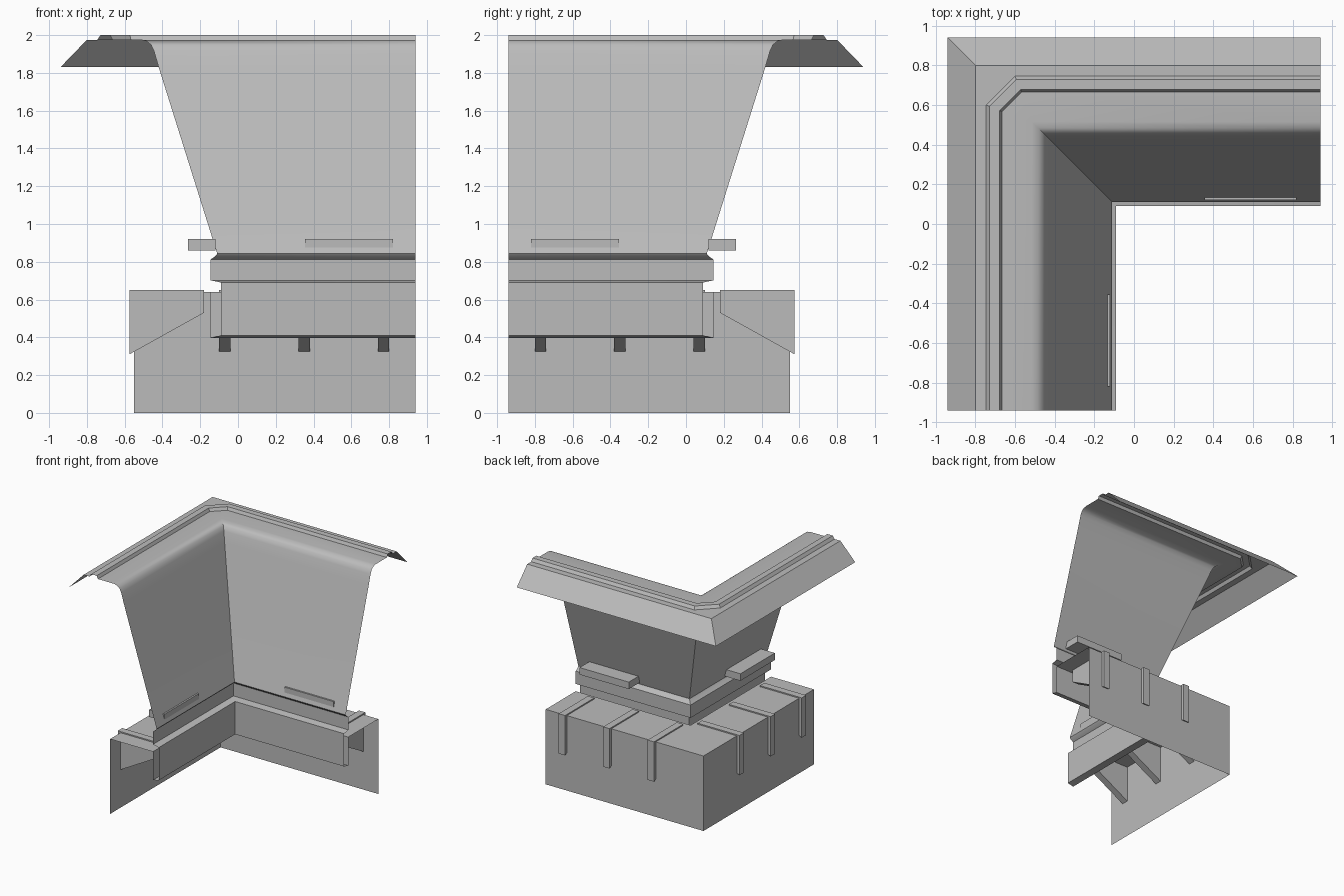
import bpy, bmesh

if "Cube" in bpy.data.objects:
    bpy.data.objects.remove(bpy.data.objects["Cube"])

END = 0.94  # free end of both arms

grey = bpy.data.materials.new("plain grey")
grey.use_nodes = True
grey.diffuse_color = (0.5, 0.5, 0.5, 1)
grey.node_tree.nodes["Principled BSDF"].inputs["Base Color"].default_value = (0.5, 0.5, 0.5, 1)


def finish(name, bm, solid=False):
    """Turn a bmesh into a named, shaded object."""
    bmesh.ops.remove_doubles(bm, verts=bm.verts, dist=0.0005)
    if solid:
        bmesh.ops.recalc_face_normals(bm, faces=bm.faces)
    mesh = bpy.data.meshes.new(name)
    bm.to_mesh(mesh)
    bm.free()
    mesh.materials.append(grey)
    obj = bpy.data.objects.new(name, mesh)
    bpy.context.collection.objects.link(obj)
    bpy.ops.object.select_all(action='DESELECT')
    obj.select_set(True)
    bpy.context.view_layer.objects.active = obj
    bpy.ops.object.shade_smooth_by_angle(angle=0.6)
    return obj


def corner_sheet(name, profile):
    """Sweep (distance, height, corner cut) points round the L-shaped corner."""
    bm = bmesh.new()
    rows = []
    for d, z, cut in profile:
        path = [(-d, -END), (-d, d - cut), (cut - d, d), (END, d)]
        rows.append([bm.verts.new((x, y, z)) for x, y in path])
    for a, b in zip(rows, rows[1:]):
        for i in range(3):
            loop = []
            for v in (a[i], b[i], b[i + 1], a[i + 1]):
                if all((v.co - w.co).length > 0.0005 for w in loop):
                    loop.append(v)
            if len(loop) > 2:
                bm.faces.new(loop)
    return finish(name, bm)


def arm_prism(name, section, start, stop, along_x):
    """Extrude a (distance, height) section along one arm."""
    bm = bmesh.new()

    def ring(t):
        return [bm.verts.new((t, d, z) if along_x else (-d, -t, z)) for d, z in section]

    a, b = ring(start), ring(stop)
    bm.faces.new(a)
    bm.faces.new(b)
    n = len(section)
    for i in range(n):
        j = (i + 1) % n
        bm.faces.new((a[i], a[j], b[j], b[i]))
    return finish(name, bm, solid=True)


def flat(points):
    return [(d, z, 0) for d, z in points]


def ridge(points):
    # the raised rib has its corner cut off at 45 degrees
    return [(d, z, 0.145 - (0.745 - d) * 0.586) for d, z in points]


# Eave, raised rib, flared wall, recessed band and lower fascia
corner_sheet("flared_wall_and_eave",
             flat([(0.94, 1.83), (0.80, 1.975)])
             + ridge([(0.745, 1.975), (0.728, 2.0), (0.677, 2.0), (0.665, 1.975)])
             + flat([(0.515, 1.975), (0.485, 1.968), (0.46, 1.948), (0.445, 1.915),
                     (0.42, 1.83), (0.117, 0.865), (0.11, 0.843), (0.12, 0.83),
                     (0.145, 0.812), (0.145, 0.702), (0.09, 0.69), (0.09, 0.41),
                     (0.145, 0.397)]))

# Outer skirt with its top and inner lip
corner_sheet("outer_skirt", flat([(0.55, 0), (0.55, 0.64), (0.145, 0.64), (0.145, 0.397)]))

# Brackets and shelf planks on both arms
bracket = [(0.575, 0.65), (0.18, 0.65), (0.18, 0.53), (0.575, 0.31)]
plank = [(0.12, 0.86), (0.265, 0.86), (0.265, 0.92), (0.12, 0.92)]
for along_x, side in ((True, "back"), (False, "right")):
    for i in range(3):
        centre = -0.07 + 0.42 * i
        arm_prism(f"{side}_bracket_{i + 1}", bracket, centre - 0.03, centre + 0.03, along_x)
    arm_prism(f"{side}_plank", plank, 0.355, 0.82, along_x)
